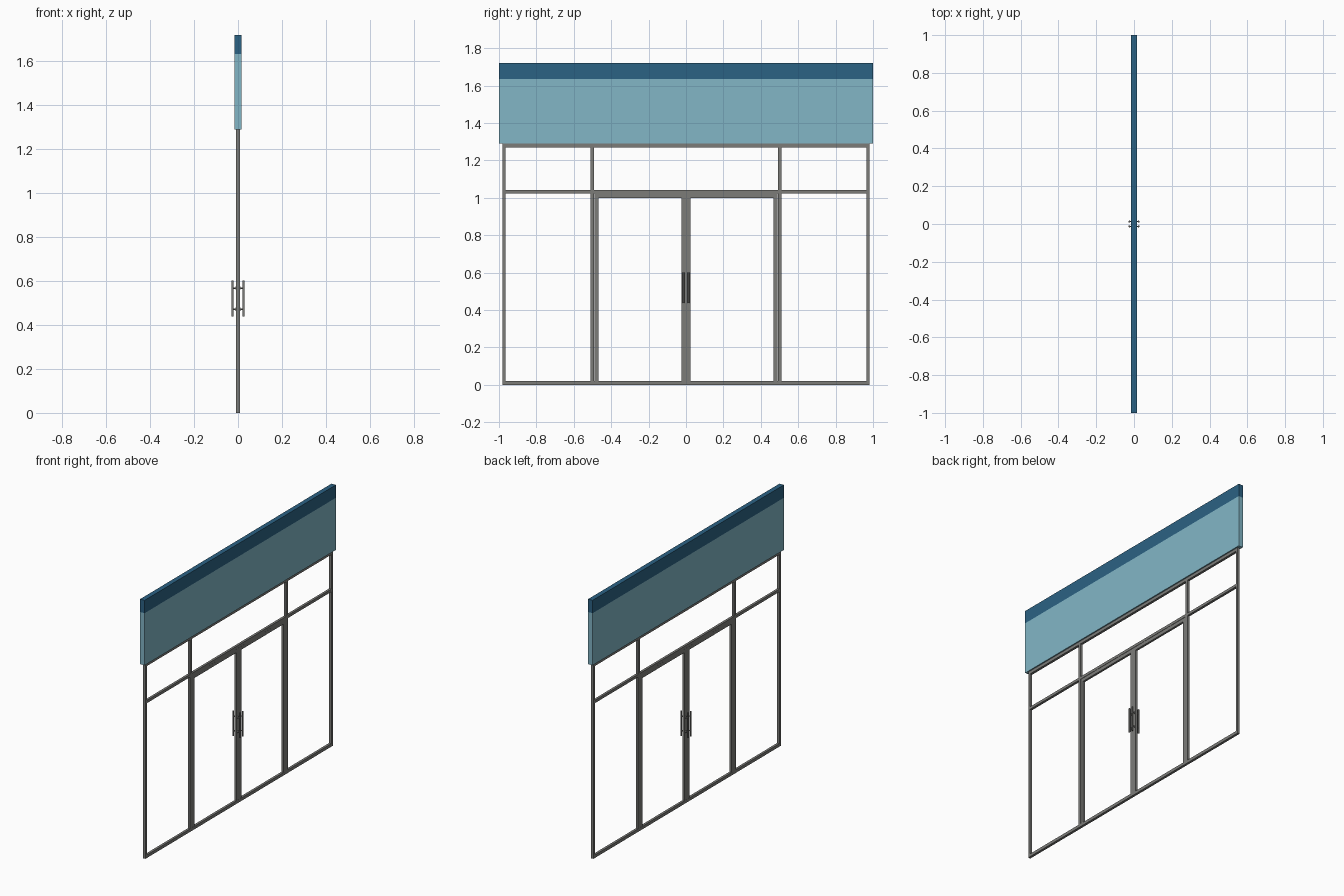
import bpy, bmesh
from mathutils import Matrix

if "Cube" in bpy.data.objects:
    bpy.data.objects.remove(bpy.data.objects["Cube"])


def material(name, srgb, alpha=1.0):
    lin = [((c / 255 + 0.055) / 1.055) ** 2.4 for c in srgb]
    m = bpy.data.materials.new(name)
    m.diffuse_color = (*lin, alpha)
    m.use_nodes = True
    m.node_tree.nodes["Principled BSDF"].inputs["Base Color"].default_value = m.diffuse_color
    return m


FRAME = material("grey metal", (124, 124, 121))
PANEL = material("pale teal", (130, 182, 198), 0.8)
BAND = material("deep blue", (43, 98, 132))


def finish(bm, name, mat):
    me = bpy.data.meshes.new(name)
    bm.to_mesh(me)
    bm.free()
    me.materials.append(mat)
    ob = bpy.data.objects.new(name, me)
    bpy.context.collection.objects.link(ob)
    return ob


def box(name, hx, y0, y1, z0, z1, mat=FRAME):
    bm = bmesh.new()
    mtx = Matrix.Translation((0, (y0 + y1) / 2, (z0 + z1) / 2)) @ \
        Matrix.Diagonal((2 * hx, y1 - y0, z1 - z0, 1))
    bmesh.ops.create_cube(bm, size=1, matrix=mtx)
    return finish(bm, name, mat)


# sign board above the shop front
box("sign_panel", 0.016, -1, 1, 1.29, 1.635, PANEL)
box("sign_top_band", 0.016, -1, 1, 1.635, 1.72, BAND)

# horizontal rails
T = 0.008
box("bottom_rail", T, -0.98, 0.98, 0, 0.02)
box("top_rail", T, -0.98, 0.98, 1.27, 1.29)
box("middle_rail", T, -0.964, 0.964, 1.024, 1.042)


def mirrored_box(name, y0, y1, z0, z1, hx=T):
    box(name + "_right", hx, y0, y1, z0, z1)
    box(name + "_left", hx, -y1, -y0, z0, z1)


# uprights, and the two door leaves
mirrored_box("outer_post", 0.964, 0.98, 0.02, 1.27)
mirrored_box("mullion_upper", 0.491, 0.511, 1.042, 1.27)
mirrored_box("mullion_lower", 0.491, 0.511, 0.02, 1.024)
D = 0.007
mirrored_box("door_outer_stile", 0.467, 0.49, 0.02, 1.023, D)
mirrored_box("door_inner_stile", 0.0008, 0.024, 0.02, 1.023, D)
mirrored_box("door_top_rail", 0.024, 0.467, 1.0, 1.023, D)


def rod(bm, r, length, centre, along_x):
    mtx = Matrix.Translation(centre)
    if along_x:
        mtx = mtx @ Matrix.Rotation(1.5707963, 4, 'Y')
    bmesh.ops.create_cone(bm, cap_ends=True, segments=16, radius1=r,
                          radius2=r, depth=length, matrix=mtx)


# pull handles on both faces of each door
for sy, side in ((-1, "left"), (1, "right")):
    for sx, face in ((-1, "back"), (1, "front")):
        bm = bmesh.new()
        y = sy * 0.013
        rod(bm, 0.005, 0.164, (sx * 0.025, y, 0.52), False)
        for z in (0.472, 0.568):
            rod(bm, 0.0035, 0.018, (sx * 0.016, y, z), True)
            rod(bm, 0.007, 0.005, (sx * 0.0092, y, z), True)
        ob = finish(bm, f"handle_{side}_{face}", FRAME)
        bpy.context.view_layer.objects.active = ob
        ob.select_set(True)
        bpy.ops.object.shade_smooth_by_angle(angle=0.7)
        ob.select_set(False)
